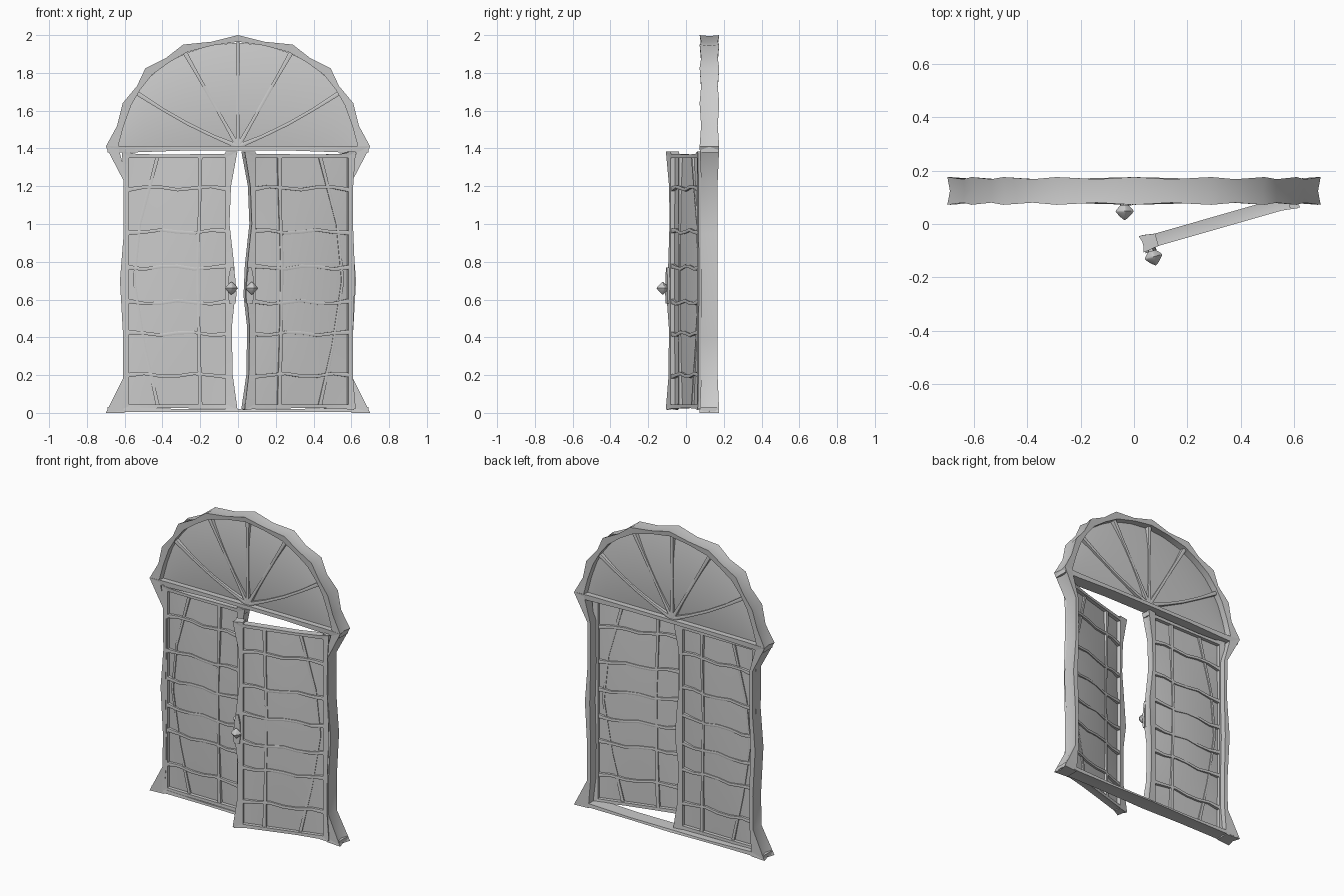
import bpy, bmesh, math
from mathutils import Vector

cube = bpy.data.objects.get("Cube")
if cube:
    bpy.data.objects.remove(cube, do_unlink=True)

GREY = (0.6, 0.6, 0.6, 1)
mat = bpy.data.materials.new("plain grey")
mat.use_nodes = True
mat.diffuse_color = GREY
mat.node_tree.nodes["Principled BSDF"].inputs["Base Color"].default_value = GREY


def finish(name, bm, loc=(0, 0, 0), turn=0.0, angle=40):
    bmesh.ops.remove_doubles(bm, verts=bm.verts, dist=1e-5)
    bmesh.ops.recalc_face_normals(bm, faces=bm.faces)
    me = bpy.data.meshes.new(name)
    bm.to_mesh(me)
    bm.free()
    ob = bpy.data.objects.new(name, me)
    bpy.context.collection.objects.link(ob)
    me.materials.append(mat)
    ob.location = loc
    ob.rotation_euler.z = turn
    bpy.ops.object.select_all(action="DESELECT")
    ob.select_set(True)
    bpy.context.view_layer.objects.active = ob
    bpy.ops.object.shade_smooth_by_angle(angle=math.radians(angle))
    return ob


def skin(bm, rings):
    """Join equal rings of points into a capped tube."""
    rings = [[bm.verts.new(p) for p in r] for r in rings]
    n = len(rings[0])
    for a, b in zip(rings, rings[1:]):
        for i in range(n):
            j = (i + 1) % n
            bm.faces.new((a[i], a[j], b[j], b[i]))
    bm.faces.new(rings[0])
    bm.faces.new(rings[-1])


def strip(name, outer, inner, yc, half, tips=(), flare=0.008, **place):
    """Beam between two lines in xz, hollowed outside, flared at the tips."""
    rings = []
    for k, ((ox, oz), (ix, iz)) in enumerate(zip(outer, inner)):
        h = half + (flare if k in tips else 0)
        mx, mz = ox + (ix - ox) * 0.15, oz + (iz - oz) * 0.15
        rings.append([(ox, yc - h, oz), (mx, yc, mz), (ox, yc + h, oz),
                      (ix, yc + half, iz), (ix, yc - half, iz)])
    bm = bmesh.new()
    skin(bm, rings)
    return finish(name, bm, **place)


def bar(name, pts, width, half, yc=0.0, **place):
    """Thin glazing bar following a path in xz."""
    rings = []
    for k, (x, z) in enumerate(pts):
        a, b = Vector(pts[max(k - 1, 0)]), Vector(pts[min(k + 1, len(pts) - 1)])
        d = (b - a).normalized()
        end = k in (0, len(pts) - 1)
        w = width * (0.7 if end else 0.5)
        nx, nz = -d.y * w, d.x * w
        rings.append([(x + nx, yc - half * 0.9, z + nz), (x, yc - half, z),
                      (x - nx, yc - half * 0.9, z - nz), (x - nx, yc + half * 0.9, z - nz),
                      (x, yc + half, z), (x + nx, yc + half * 0.9, z + nz)])
    bm = bmesh.new()
    skin(bm, rings)
    return finish(name, bm, **place)


def pillow(name, place_st, bulge, yc=0.0, n=14, **place):
    """Pane that swells gently on both faces."""
    bm = bmesh.new()
    for side in (-1, 1):
        grid = []
        for i in range(n + 1):
            s = (1 - math.cos(math.pi * i / n)) / 2
            row = []
            for j in range(n + 1):
                t = j / n
                x, z = place_st(s, t)
                y = yc + side * bulge * 16 * s * (1 - s) * t * (1 - t)
                row.append(bm.verts.new((x, y, z)))
            grid.append(row)
        for i in range(n):
            for j in range(n):
                bm.faces.new((grid[i][j], grid[i + 1][j], grid[i + 1][j + 1], grid[i][j + 1]))
    bmesh.ops.remove_doubles(bm, verts=bm.verts, dist=1e-5)
    bmesh.ops.dissolve_degenerate(bm, edges=bm.edges, dist=1e-5)
    return finish(name, bm, angle=80, **place)


def mirrored(pts):
    """Continue a left half-line (ending at x = 0) over to the right."""
    return pts + [(-x, z) for x, z in reversed(pts[:-1])]


# Outer frame: two posts and the spiked arch in one sweep
FY = 0.124
out_half = [(-.70, 0), (-.61, .18), (-.608, .4), (-.625, .7), (-.605, .95), (-.606, 1.23),
            (-.70, 1.41), (-.64, 1.52), (-.61, 1.64), (-.535, 1.73), (-.49, 1.825),
            (-.38, 1.88), (-.29, 1.95), (-.14, 1.965), (0, 2.0)]
in_half = [(-.60, 0), (-.585, .18), (-.583, .4), (-.59, .7), (-.583, .95), (-.585, 1.23),
           (-.635, 1.41), (-.605, 1.52), (-.565, 1.63), (-.515, 1.715), (-.455, 1.79),
           (-.365, 1.855), (-.27, 1.91), (-.135, 1.945), (0, 1.965)]
tips = [0] + list(range(6, 23, 2)) + [28]
strip("outer_frame", mirrored(out_half), mirrored(in_half), FY, 0.044, tips)

# Cross rails
rail_x = [-.69, -.58, -.3, 0, .3, .58, .69]
strip("sill", [(x, 0.005) for x in rail_x],
      [(x, 0.03 if abs(x) > .5 else 0.02) for x in rail_x], FY, 0.044, (0, 3, 6))
strip("transom", [(x, 1.412) for x in rail_x],
      [(x, 1.378 if abs(x) > .5 else 1.388) for x in rail_x], FY, 0.044, (0, 6))

# Fanlight pane with its radiating bars
def fan_shape(s, t):
    u = 2 * s - 1
    return u * 0.635, 1.405 + t * 0.555 * math.sqrt(max(0, 1 - u * u))


pillow("fanlight_pane", fan_shape, 0.022, FY)
for k, (ex, ez) in enumerate([(-.53, 1.69), (-.28, 1.905), (0, 1.96), (.28, 1.905), (.53, 1.69)]):
    pts = []
    for i in range(5):
        f = i / 4
        sag = -0.02 * math.sin(math.pi * f) * (abs(ex) > .4)
        pts.append((ex * f, 1.41 + (ez - 1.41) * f + sag))
    bar("fanlight_bar_%d" % (k + 1), pts, 0.017, 0.03, FY)


# Doors, drawn from the hinge towards the free edge
def door(side, sgn, loc, turn):
    place = dict(loc=loc, turn=turn)

    def flip(pts):
        return [(sgn * u, z) for u, z in pts]

    levels = [.02, .2, .45, .62, .78, 1.0, 1.2, 1.385]
    free = [.602, .577, .572, .59, .585, .56, .568, .602]
    hinge = [-.01, .004, .002, -.004, -.006, .003, .002, -.01]
    strip(side + "_free_stile", flip(zip(free, levels)),
          flip([(.54, z) for z in levels]), 0, 0.024, (0, 3, 7), **place)
    strip(side + "_hinge_stile", flip(zip(hinge, levels)),
          flip([(.028, z) for z in levels]), 0, 0.024, (0, 7), **place)
    us = [0, .06, .2, .4, .54, .595]
    strip(side + "_top_rail", flip(zip(us, [1.385, 1.372, 1.367, 1.37, 1.372, 1.385])),
          flip([(u, 1.35) for u in us]), 0, 0.024, (0, 5), **place)
    strip(side + "_bottom_rail", flip(zip(us, [.015, .022, .026, .024, .022, .015])),
          flip([(u, .045) for u in us]), 0, 0.024, (0, 5), **place)

    # Pane
    pillow(side + "_pane", lambda s, t: (sgn * (.02 + .53 * s), .035 + 1.325 * t), 0.016, **place)

    # Horizontal and vertical glazing bars, slightly wavering
    for k, z in enumerate([.2, .42, .585, .77, .96, 1.19]):
        pts = [(.02 + .53 * i / 6, z + .009 * math.sin(1.9 * i + k)) for i in range(7)]
        bar("%s_cross_bar_%d" % (side, k + 1), flip(pts), 0.017, 0.022, **place)
    straight = [(.405, .04), (.398, .4), (.392, .8), (.402, 1.1), (.405, 1.36)]
    bowed = [(.18, .04), (.11, .35), (.055, .7), (.085, 1.0), (.18, 1.36)]
    bar(side + "_upright_bar", flip(straight), 0.016, 0.022, **place)
    bar(side + "_bowed_bar", flip(bowed), 0.014, 0.013, **place)

    # Handle plate
    strip(side + "_handle_plate", flip([(.592, .58), (.597, .63), (.59, .72), (.583, .77)]),
          flip([(.558, .58), (.552, .63), (.555, .72), (.565, .77)]), -.028, 0.009, **place)

    # Pointed knob on a short stem
    bm = bmesh.new()
    bmesh.ops.create_icosphere(bm, subdivisions=3, radius=1)
    for v in bm.verts:
        v.co = [math.copysign(abs(c) ** 1.7, c) * 0.034 for c in v.co]
        v.co += Vector((sgn * .57, -.058, .66))
    skin(bm, [[(sgn * .57 + .011 * math.cos(a), y, .66 + .011 * math.sin(a))
               for a in [math.tau * i / 8 for i in range(8)]] for y in (-.055, -.02)])
    finish(side + "_knob", bm, **place)


door("right_door", 1, (-.605, .106, 0), 0)
door("left_door", -1, (.605, .09, 0), math.radians(16))
